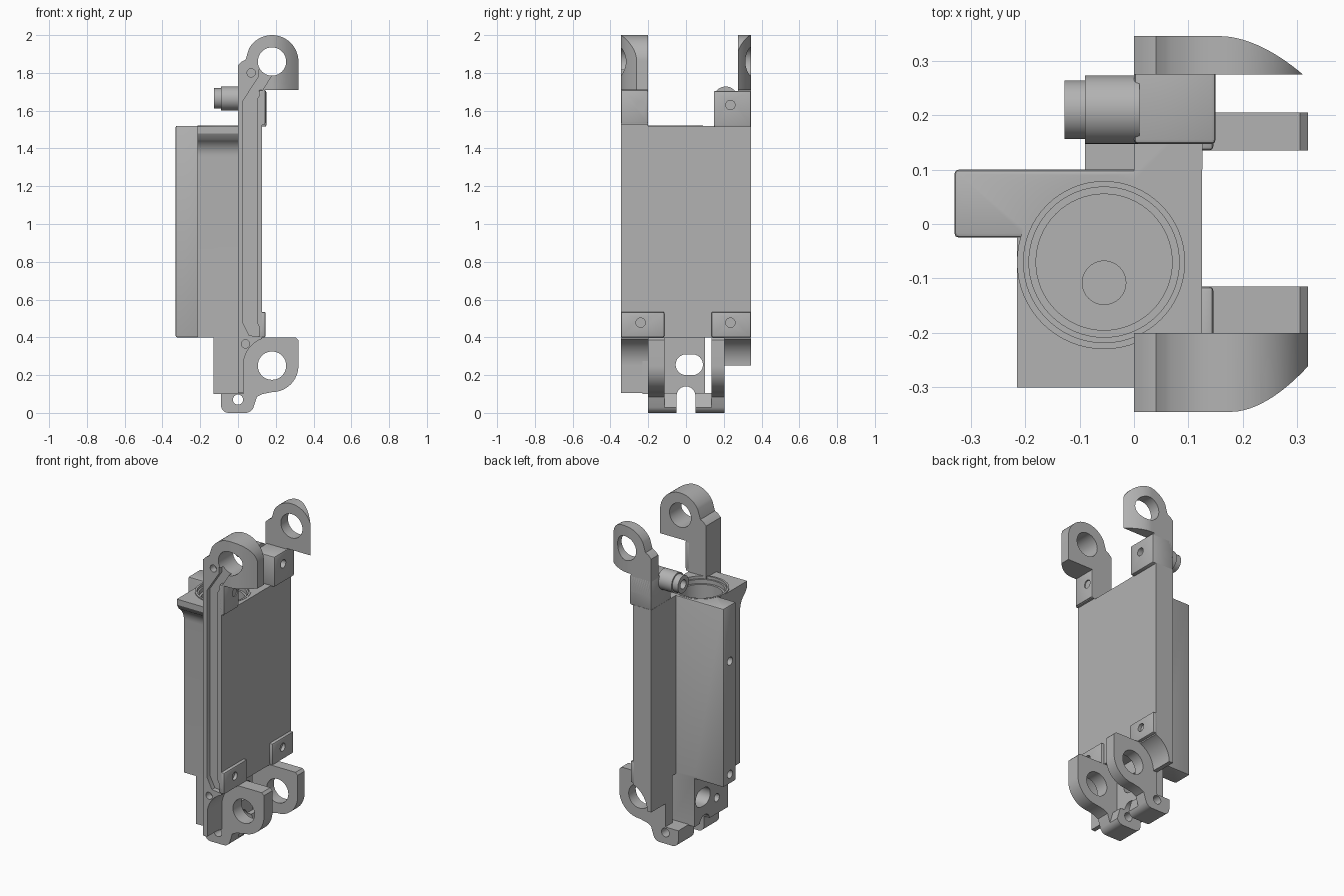
import bpy, bmesh, math
from mathutils import Vector

if "Cube" in bpy.data.objects:
    bpy.data.objects.remove(bpy.data.objects["Cube"])

grey = bpy.data.materials.new("mid grey")
grey.diffuse_color = (0.45, 0.45, 0.45, 1)
grey.use_nodes = True
grey.node_tree.nodes["Principled BSDF"].inputs["Base Color"].default_value = grey.diffuse_color


def place(axis, u, v, w):
    """Map profile (u, v) and depth w to 3D for an extrusion along axis."""
    return {"x": (w, u, v), "y": (u, w, v), "z": (u, v, w)}[axis]


def prism(name, pts, axis, lo, hi, bevel=0):
    bm = bmesh.new()
    a = [bm.verts.new(place(axis, u, v, lo)) for u, v in pts]
    b = [bm.verts.new(place(axis, u, v, hi)) for u, v in pts]
    n = len(pts)
    bm.faces.new(a)
    bm.faces.new(b)
    for i in range(n):
        bm.faces.new((a[i], a[(i + 1) % n], b[(i + 1) % n], b[i]))
    bmesh.ops.recalc_face_normals(bm, faces=bm.faces)
    if bevel:
        bmesh.ops.bevel(bm, geom=bm.edges[:], offset=bevel, segments=2, affect='EDGES', profile=0.5)
    me = bpy.data.meshes.new(name)
    bm.to_mesh(me)
    bm.free()
    ob = bpy.data.objects.new(name, me)
    me.materials.append(grey)
    bpy.context.collection.objects.link(ob)
    return ob


def box(name, x, y, z, bevel=0):
    return prism(name, [(x[0], y[0]), (x[1], y[0]), (x[1], y[1]), (x[0], y[1])], "z", z[0], z[1], bevel)


def arc(cx, cy, r, a0, a1, n=12):
    return [(cx + r * math.cos(math.radians(a0 + (a1 - a0) * i / n)),
             cy + r * math.sin(math.radians(a0 + (a1 - a0) * i / n))) for i in range(n + 1)]


def rod(name, axis, u, v, r, lo, hi, n=40):
    return prism(name, arc(u, v, r, 0, 360, n)[:-1], axis, lo, hi)


def combine(ob, others, op='DIFFERENCE'):
    """Apply booleans and remove the helper objects."""
    for o in others:
        m = ob.modifiers.new("bool", 'BOOLEAN')
        m.object, m.operation, m.solver = o, op, 'EXACT'
        dg = bpy.context.evaluated_depsgraph_get()
        me = bpy.data.meshes.new_from_object(ob.evaluated_get(dg))
        ob.modifiers.clear()
        ob.data = me
        bpy.data.objects.remove(o)
    return ob


BORE = (-0.055, -0.07)      # centre of the vertical bore
LUG_X, TOP_Z, LOW_Z = 0.18, 1.86, 0.25

# Main body: plate, left box, flared front block and lower block
body = box("main_body", (0, 0.125), (-0.21, 0.21), (0.4, 1.52))
flare = [(0.09, 0.4), (0.09, 1.515), (-0.30, 1.515), (-0.30, 1.48)]
flare += arc(-0.33, 1.36, 0.1, 60, 0, 8) + [(-0.23, 0.4)]
combine(body, [
    prism("front_block", flare, "x", -0.215, 0.02),
    box("left_box", (-0.33, 0.02), (-0.025, 0.1), (0.4, 1.52), 0.008),
    box("lower_block", (-0.13, 0.03), (-0.23, 0.1), (0.1, 0.42)),
    rod("bore_collar", "z", *BORE, 0.16, 0.42, 1.522, 64),
], 'UNION')
slot = arc(0.035, 0.255, 0.055, -90, 90) + arc(-0.0, 0.255, 0.055, 90, 270)
combine(body, [
    rod("bore", "z", *BORE, 0.125, 0.5, 1.6, 64),
    rod("bore_step", "z", *BORE, 0.138, 1.48, 1.6, 64),
    rod("bore_rim", "z", *BORE, 0.148, 1.505, 1.6, 64),
    rod("drain", "z", -0.055, -0.108, 0.04, 0.3, 0.6),
    prism("cable_slot", slot, "x", -0.3, 0.3),
    rod("upper_screw", "x", 0.035, 1.17, 0.025, -0.4, -0.25),
    rod("lower_screw", "x", 0.035, 0.46, 0.025, -0.4, -0.25),
    rod("small_screw", "x", -0.12, 0.2, 0.025, -0.2, -0.06),
])


# Side rails, hollowed round below to clear the lower lugs
def rail(name, y0, y1, bottom, top):
    ob = box(name, (0, 0.126), (y0, y1), (bottom, top))
    cuts = [rod("clear", "y", LUG_X, LOW_Z, 0.152, y0 - 0.1, y1 + 0.1, 64),
            box("clear_low", (0.028, 0.3), (y0 - 0.1, y1 + 0.1), (-0.1, LOW_Z))]
    return combine(ob, cuts)


front_rail = rail("front_rail", -0.345, -0.2, 0.105, 1.53)
back_rail = rail("back_rail", 0.1, 0.345, 0.25, 1.52)
combine(back_rail, [box("inner_clear", (-0.1, 0.3), (0, 0.2), (0, 0.4))])


# Upper lugs, curved away toward the outer side in plan
def upper_lug(name, y0, y1, plan, bottom):
    pts = [(0, bottom), (0.14, bottom), (0.14, 1.71), (0.32, 1.71)]
    pts += arc(LUG_X, TOP_Z, 0.14, 0, 150, 24)
    pts += [(0.04, 1.87), (0.02, 1.86), (0.0, 1.84)]
    ob = prism(name, pts, "y", y0, y1)
    combine(ob, [prism("plan", plan, "z", 0, 3)], 'INTERSECT')
    return combine(ob, [rod("eye", "y", LUG_X, TOP_Z, 0.075, -1, 1)])


def curve(x0, y0, x1, y1, n=14):
    """Quarter-like curve, tangent to x at its start."""
    return [(x0 + (x1 - x0) * i / n, y0 + (y1 - y0) * (i / n) ** 1.8) for i in range(n + 1)]


front_lug = upper_lug("front_upper_lug", -0.345, -0.2,
                      [(-0.1, -0.1), (-0.1, -0.345)] + curve(0.18, -0.345, 0.33, -0.25) + [(0.33, -0.1)], 1.525)
back_lug = upper_lug("back_upper_lug", 0.275, 0.345,
                     [(-0.1, 0.2), (0.31, 0.2)] + curve(0.16, 0.345, 0.31, 0.275)[::-1] + [(-0.1, 0.345)], 1.6)

# Bent channel along the front side, with its screw holes
path = [(0.025, 0.48), (0.06, 0.41), (0.14, 0.40), (0.10, 0.48), (0.10, 1.66), (0.18, 1.79),
        (0.11, 1.82), (0.11, 1.78), (0.025, 1.65)]
for ob in (front_rail, front_lug):
    combine(ob, [prism("channel", path, "y", -0.5, -0.315),
                 rod("screw_a", "y", 0.07, 1.80, 0.022, -0.5, -0.30),
                 rod("screw_b", "y", 0.04, 0.365, 0.022, -0.5, -0.30)])

# Lower lugs joined to the hinge foot
foot = [(-0.09, 0.105), (-0.09, 0.04)] + arc(-0.05, 0.04, 0.04, 180, 270, 6)
foot += arc(0.04, 0.045, 0.045, 270, 340, 6) + [(0.1, 0.085), (0.13, 0.1)]
lug = foot + arc(LUG_X, LOW_Z, 0.14, 270, 360, 16) + [(0.32, 0.385), (0.305, 0.4), (0.0, 0.4), (0.0, 0.105)]
eyes = lambda: [rod("eye", "y", LUG_X, LOW_Z, 0.075, -1, 1), rod("pin_hole", "y", 0, 0.07, 0.027, -1, 1)]
for name, y0, y1 in (("front_lower_lug", -0.2, -0.115), ("back_lower_lug", 0.135, 0.205)):
    combine(prism(name, lug, "y", y0, y1), eyes())
hinge = prism("hinge_foot", foot[:-2] + [(0.06, 0.105)], "y", -0.116, 0.136)
notch = [(-0.05, -0.1), (0.05, -0.1)] + arc(0, 0.09, 0.05, 0, 180)
combine(hinge, [prism("notch", notch, "x", -0.5, 0.5), eyes()[1]])
combine(body, [prism("notch", notch, "x", -0.5, 0.5)])
for o in [o for o in bpy.data.objects if o.name.startswith("eye")]:
    bpy.data.objects.remove(o)

# Corner screw tabs on the right face
for name, y, z, hy in (("upper_front_tab", (-0.345, -0.2), (1.53, 1.71), -0.24),
                       ("lower_front_tab", (-0.345, -0.115), (0.4, 0.535), -0.24),
                       ("lower_back_tab", (0.135, 0.345), (0.4, 0.535), 0.235)):
    tab = box(name, (0.11, 0.146), y, z, 0.008)
    combine(tab, [rod("tab_hole", "x", hy, 0.5 * (z[0] + z[1]) + 0.01, 0.025, 0.125, 0.3, 24)])
block = box("upper_back_tab", (0, 0.15), (0.147, 0.345), (1.515, 1.705), 0.008)
combine(block, [rod("tab_hole", "x", 0.235, 1.63, 0.025, 0.1, 0.3, 24)])

# Stepped peg on the upper left
peg = rod("peg", "x", 0.21, 1.665, 0.063, -0.09, 0.01)
combine(peg, [rod("peg_tip", "x", 0.21, 1.665, 0.054, -0.128, -0.08)], 'UNION')
combine(peg, [rod("peg_hole", "x", 0.21, 1.665, 0.028, -0.2, -0.04)])

# Smooth the round faces, keep edges sharp
for o in bpy.data.objects:
    o.select_set(True)
    bpy.context.view_layer.objects.active = o
bpy.ops.object.shade_smooth_by_angle(angle=math.radians(30))
